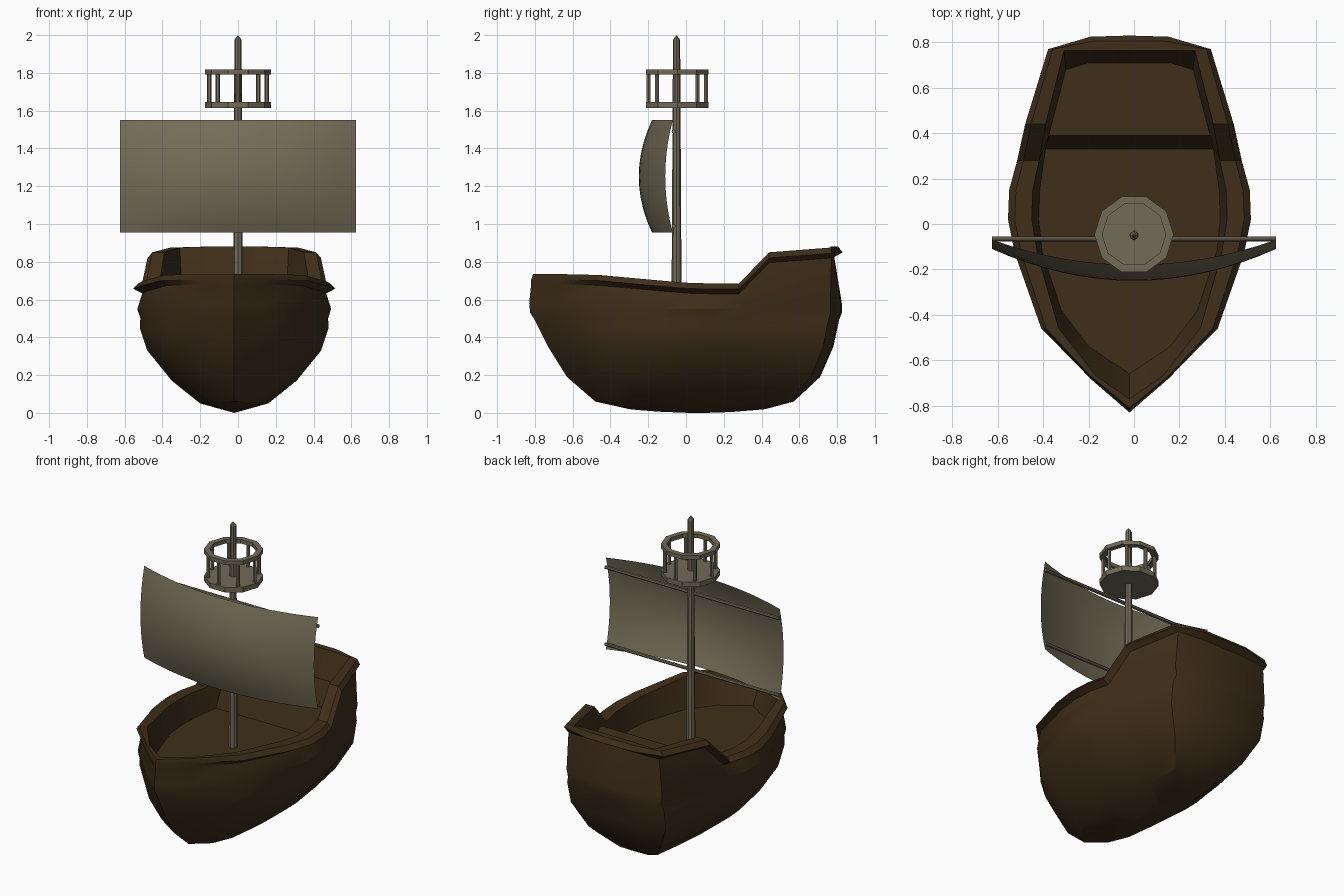
import bpy, bmesh, math

if "Cube" in bpy.data.objects:
    bpy.data.objects.remove(bpy.data.objects["Cube"])

CX = -0.02  # hull centre line


def material(name, rgb):
    m = bpy.data.materials.new(name)
    m.diffuse_color = (*rgb, 1)
    m.use_nodes = True
    m.node_tree.nodes["Principled BSDF"].inputs["Base Color"].default_value = m.diffuse_color
    return m


WOOD = material("dark_wood", (0.050, 0.028, 0.010))
POLE = material("pale_wood", (0.165, 0.145, 0.095))
CLOTH = material("canvas", (0.175, 0.155, 0.095))


def make(name, verts, faces, mat, smooth=None, fix=True):
    me = bpy.data.meshes.new(name)
    me.from_pydata(verts, [], faces)
    bm = bmesh.new()
    bm.from_mesh(me)
    if fix:
        bmesh.ops.remove_doubles(bm, verts=bm.verts, dist=0.0005)
        bmesh.ops.dissolve_degenerate(bm, edges=bm.edges, dist=0.0001)
        bmesh.ops.recalc_face_normals(bm, faces=bm.faces)
    bm.to_mesh(me)
    bm.free()
    ob = bpy.data.objects.new(name, me)
    bpy.context.collection.objects.link(ob)
    me.materials.append(mat)
    if smooth:
        bpy.ops.object.select_all(action='DESELECT')
        bpy.context.view_layer.objects.active = ob
        ob.select_set(True)
        bpy.ops.object.shade_smooth_by_angle(angle=math.radians(smooth))
    return ob


def lathe(name, profile, n, centre, mat, closed=False, smooth=None):
    """Turn a (radius, z) profile around a vertical axis."""
    verts = [(centre[0] + r * math.cos(2 * math.pi * i / n),
              centre[1] + r * math.sin(2 * math.pi * i / n), z)
             for r, z in profile for i in range(n)]
    m = len(profile)
    faces = [(k * n + i, k * n + (i + 1) % n,
              (k + 1) % m * n + (i + 1) % n, (k + 1) % m * n + i)
             for k in range(m if closed else m - 1) for i in range(n)]
    return make(name, verts, faces, mat, smooth)


# Hull: half plan of the rail (half width, y, rail height), bow to stern
PLAN = [(0, -.82, .735), (.18, -.67, .735), (.385, -.46, .73), (.50, -.13, .70),
        (.53, .02, .688), (.525, .15, .685), (.49, .28, .685), (.455, .44, .85),
        (.355, .77, .875), (.17, .825, .88), (0, .83, .88)]
# Hull levels: z, half width, bow y, stern y, lift at the ends, plan fullness
LEVELS = [(0, 0, -.30, .42, .02, 1), (.05, .18, -.48, .57, .01, .5),
          (.17, .33, -.63, .71, .02, .6), (.33, .46, -.73, .78, .02, .75),
          (.45, .50, -.80, .81, .04, .9), (.50, .497, -.825, .825, .03, 1),
          (.55, .513, -.83, .825, .03, 1)]
rows = []
for z, w, y0, y1, lift, full in LEVELS:
    row = []
    for x, y, _ in PLAN:
        t = (y + .82) / 1.65
        row.append((w * (x / .53) ** full, y0 + t * (y1 - y0), z + lift * (2 * t - 1) ** 2))
    rows.append(row)
# Rail section: half width, bow limit, stern limit, height relative to sheer
for w, y0, y1, dz in [(.487, -.82, .785, -.055), (.535, -.83, .83, -.03),
                      (.505, -.81, .805, 0), (.43, -.77, .765, 0)]:
    rows.append([(x * w / .53, min(max(y, y0), y1), z + dz) for x, y, z in PLAN])
# Inner foot of the bulwark, following main deck and raised stern deck
FOOT = [(0, -.66), (.18, -.54), (.30, -.38), (.385, -.12), (.40, .02), (.395, .15),
        (.37, .33), (.355, .39), (.28, .68), (.18, .71), (0, .71)]
rows.append([(x, y, .535 if y < .35 else .71) for x, y in FOOT])

n = len(PLAN)
verts, faces = [], []
for side in (1, -1):
    base = len(verts)
    verts += [(CX + side * x, y, z) for row in rows for x, y, z in row]
    for k in range(len(rows) - 1):
        for i in range(n - 1):
            a = base + k * n + i
            faces.append((a, a + 1, a + n + 1, a + n))
half = len(rows) * n
foot = half - n
for i in range(n - 1):  # deck strips
    a = foot + i
    if i == 0:
        faces.append((a, a + 1, a + 1 + half))
    elif i == n - 2:
        faces.append((a, a + 1, a + half))
    else:
        faces.append((a, a + 1, a + 1 + half, a + half))
make("hull", verts, faces, WOOD, 28)

# Mast
MAST = (0, -.05)
lathe("mast", [(0, .53), (.027, .53), (.019, 1.975), (0, 2.0)], 8, MAST, POLE, smooth=30)

# Lookout basket: floor, top ring and posts
NEST = (0, -.046)
lathe("lookout_floor", [(0, 1.613), (.175, 1.613), (.175, 1.646), (0, 1.646)], 10, NEST, POLE)
lathe("lookout_ring", [(.14, 1.792), (.175, 1.792), (.175, 1.818), (.14, 1.818)],
      10, NEST, POLE, closed=True)
for i in range(8):
    a = i * math.pi / 4
    c = (NEST[0] + .152 * math.cos(a), NEST[1] + .152 * math.sin(a))
    lathe("lookout_post", [(0, 1.64), (.012, 1.64), (.012, 1.80), (0, 1.80)], 6, c, POLE, smooth=40)

# Yards
for name, z in (("upper_yard", 1.49), ("lower_yard", .99)):
    ob = lathe(name, [(0, -.625), (.011, -.625), (.011, .625), (0, .625)], 8, (0, 0), POLE, smooth=40)
    ob.rotation_euler.y = math.pi / 2
    ob.location = (0, -.065, z)

# Sail: billowing sheet
NU, NV = 16, 10
verts = []
for j in range(NV + 1):
    v = 2 * j / NV - 1
    for i in range(NU + 1):
        u = 2 * i / NU - 1
        y = -.07 - .11 * (1 - u * u) - (.04 + .03 * (1 - u * u)) * (1 - v * v)
        verts.append((u * .625, y, 1.252 + v * .298))
faces = [(j * (NU + 1) + i, j * (NU + 1) + i + 1,
          (j + 1) * (NU + 1) + i + 1, (j + 1) * (NU + 1) + i)
         for j in range(NV) for i in range(NU)]
make("sail", verts, faces, CLOTH, 40, fix=False)
